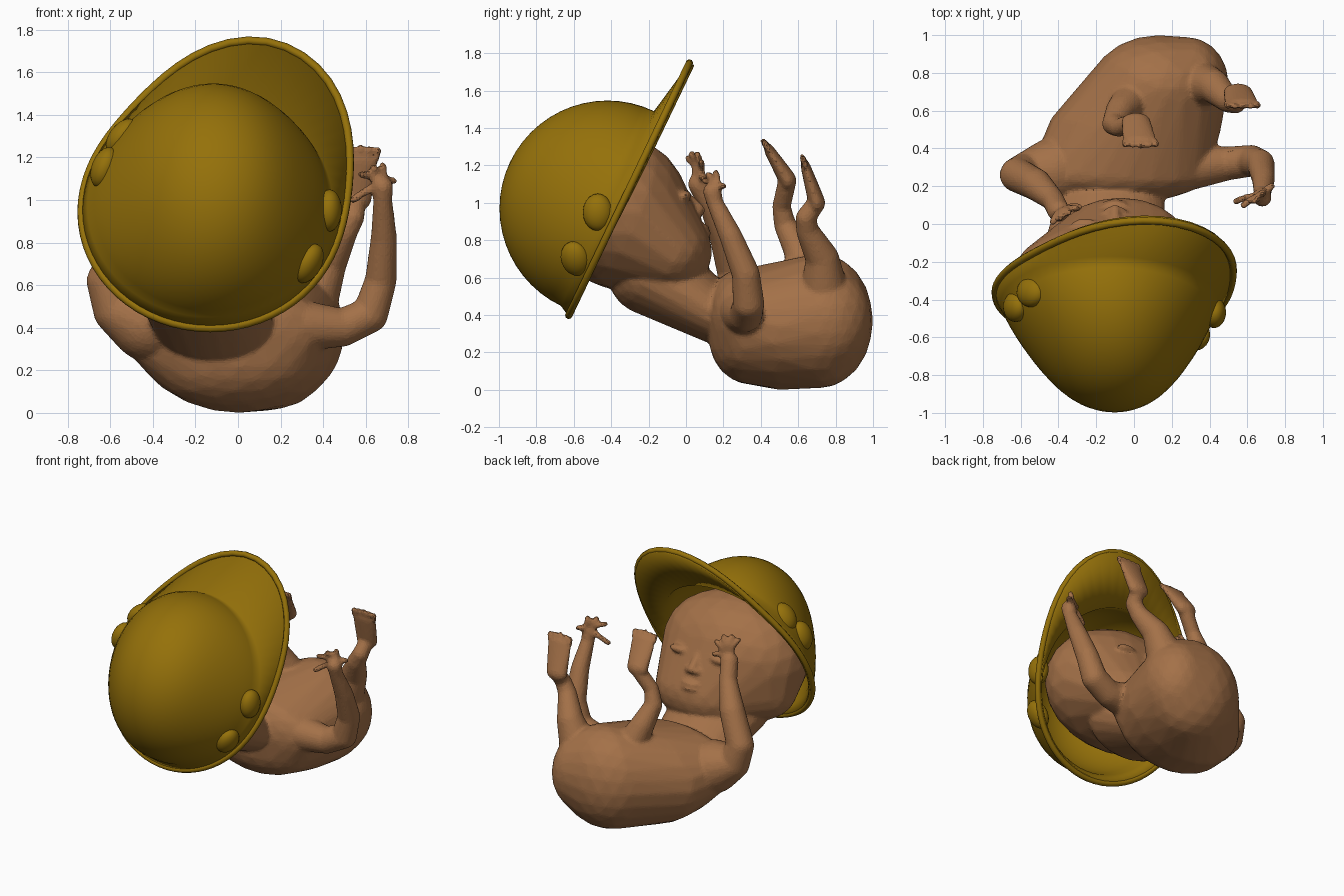
import bpy, bmesh, math
from mathutils import Vector, Matrix

if "Cube" in bpy.data.objects:
    bpy.data.objects.remove(bpy.data.objects["Cube"])

def material(name, col):
    m = bpy.data.materials.new(name)
    m.diffuse_color = (*col, 1)
    m.use_nodes = True
    m.node_tree.nodes["Principled BSDF"].inputs["Base Color"].default_value = m.diffuse_color
    return m

skin = material("skin", (0.37, 0.165, 0.065))
yellow = material("helmet_yellow", (0.3, 0.165, 0.003))

t = bmesh.new()
bmesh.ops.create_icosphere(t, subdivisions=3, radius=1)
UNIT = [v.co.copy() for v in t.verts]
t.free()

def ball(c, r, rot=None):
    """Points of an ellipsoid."""
    r = (r, r, r) if isinstance(r, (int, float)) else r
    rot = rot or Matrix.Identity(3)
    return [Vector(c) + rot @ Vector((p.x * r[0], p.y * r[1], p.z * r[2])) for p in UNIT]

def hull(bm, pts):
    """Add the convex hull of the points to bm."""
    h = bmesh.new()
    for p in pts:
        h.verts.new(p)
    bmesh.ops.convex_hull(h, input=h.verts[:])
    bmesh.ops.delete(h, geom=[v for v in h.verts if not v.link_faces], context='VERTS')
    bmesh.ops.recalc_face_normals(h, faces=h.faces[:])
    me = bpy.data.meshes.new("tmp")
    h.to_mesh(me)
    h.free()
    bm.from_mesh(me)
    bpy.data.meshes.remove(me)

def limb(bm, path):
    """Chain of tapered rounded segments, points are x, y, z, radius."""
    for a, b in zip(path, path[1:]):
        hull(bm, ball(a[:3], a[3]) + ball(b[:3], b[3]))

def finish(bm, name, mat):
    me = bpy.data.meshes.new(name)
    bm.to_mesh(me)
    bm.free()
    me.materials.append(mat)
    ob = bpy.data.objects.new(name, me)
    bpy.context.collection.objects.link(ob)
    return ob

body = bmesh.new()

# torso, widest at the shoulders
hull(body, ball((-0.08, 0.27, 0.39), (0.48, 0.16, 0.25))
     + ball((-0.04, 0.34, 0.29), (0.42, 0.22, 0.26))
     + ball((0, 0.5, 0.34), (0.46, 0.2, 0.34))
     + ball((0.28, 0.75, 0.38), (0.22, 0.24, 0.28))
     + ball((0.13, 0.72, 0.37), (0.36, 0.28, 0.36)))

# neck, skull, lower cheeks and back of the head
hull(body, ball((-0.16, -0.2, 0.63), (0.34, 0.22, 0.23))
     + ball((-0.12, 0.15, 0.41), (0.28, 0.16, 0.16)))
hull(body, ball((-0.15, -0.36, 0.95), (0.53, 0.38, 0.41))
     + ball((-0.07, -0.1, 0.74), (0.35, 0.24, 0.23))
     + ball((-0.27, -0.3, 0.77), (0.38, 0.25, 0.25)))

# face: nose, nostrils, lips, closed eyelids
hull(body, ball((-0.1, 0.0, 1.04), 0.025) + ball((-0.1, 0.075, 0.96), 0.03))
for s in (-1, 1):
    hull(body, ball((-0.1 + s * 0.035, 0.065, 0.95), 0.025))
    hull(body, ball((-0.1 + s * 0.16, -0.005, 1.04), (0.075, 0.035, 0.028)))
for z, y in ((0.87, 0.094), (0.838, 0.104)):
    hull(body, ball((-0.1, y, z), (0.07, 0.03, 0.016)))

# arms
limb(body, [(0.3, 0.3, 0.41, 0.12), (0.49, 0.32, 0.4, 0.09), (0.62, 0.335, 0.46, 0.085),
            (0.67, 0.32, 0.62, 0.075), (0.685, 0.24, 0.82, 0.062), (0.68, 0.155, 1.0, 0.045),
            (0.68, 0.14, 1.06, 0.05)])
limb(body, [(-0.42, 0.28, 0.42, 0.18), (-0.57, 0.27, 0.48, 0.11), (-0.62, 0.26, 0.62, 0.092),
            (-0.52, 0.21, 0.82, 0.085), (-0.43, 0.13, 0.99, 0.06), (-0.4, 0.07, 1.1, 0.06)])

# fingers, each bent once
def fingers(palm, tips, r):
    for tip in tips:
        p, q = Vector(palm), Vector(tip)
        m = p.lerp(q, 0.55) + Vector((0, 0.015, 0.012))
        limb(body, [(*p, r * 1.4), (*m, r), (*q, r)])

fingers((0.68, 0.14, 1.07), [(0.54, 0.12, 1.0), (0.58, 0.1, 1.12), (0.635, 0.12, 1.15),
                             (0.68, 0.16, 1.16), (0.73, 0.2, 1.09)], 0.02)
fingers((-0.39, 0.06, 1.13), [(-0.43, 0.01, 1.24), (-0.39, 0.03, 1.265), (-0.345, 0.06, 1.26),
                              (-0.3, 0.08, 1.22), (-0.29, 0.09, 1.13)], 0.02)

# legs
limb(body, [(0.34, 0.74, 0.52, 0.13), (0.42, 0.73, 0.7, 0.09), (0.5, 0.65, 0.85, 0.062),
            (0.54, 0.64, 0.92, 0.055), (0.55, 0.69, 0.99, 0.05)])
limb(body, [(0.0, 0.66, 0.58, 0.11), (-0.07, 0.6, 0.75, 0.08), (-0.11, 0.53, 0.88, 0.06),
            (-0.08, 0.51, 0.98, 0.05), (0.01, 0.54, 1.11, 0.05)])

# feet: flat soles with a row of toes
def foot(heel, ball_pos):
    h, b = Vector(heel), Vector(ball_pos)
    hull(body, ball(h, (0.078, 0.045, 0.055)) + ball(b, (0.092, 0.026, 0.035)))
    d = (b - h).normalized()
    for i in range(5):
        p = b + Vector(((i - 2) * 0.041, 0, 0)) + d * (0.025 - 0.006 * abs(i - 2))
        hull(body, ball(p, 0.018) + ball(p + d * 0.035, 0.018))

foot((0.55, 0.7, 1.0), (0.57, 0.64, 1.19))
foot((0.01, 0.545, 1.12), (0.03, 0.445, 1.28))

body_ob = finish(body, "baby_body", skin)
rm = body_ob.modifiers.new("fuse", 'REMESH')
rm.mode, rm.voxel_size = 'VOXEL', 0.012
sm = body_ob.modifiers.new("soften", 'SMOOTH')
sm.factor, sm.iterations = 0.5, 8
dc = body_ob.modifiers.new("facets", 'DECIMATE')
dc.ratio = 0.2

# helmet frame: centre, dome axis, visor direction
C = Vector((-0.13, -0.42, 0.97))
U, V = Vector((1, 0, 0)), Vector((0, 0.43, 0.9)).normalized()
A = Vector((0, -0.9, 0.43)).normalized()
N, R = 64, 0.577

def on_ring(k, r, h):
    a = 2 * math.pi * k / N
    f = max(h, 0) / R
    narrow = 1 - 0.36 * f + 0.2 * f ** 3      # dome narrows sideways toward the crown
    return C + (U * math.sin(a) * narrow + V * math.cos(a)) * r + A * h + U * 0.03 * f

def brim_radius(k):
    d = (360 * k / N - 21 + 180) % 360 - 180
    return 0.61 + 0.322 * math.exp(-(d / (31 if d > 0 else 28)) ** 2 / 2)

# helmet shell: dome rings, then the brim flaring into the visor
bm = bmesh.new()
top = bm.verts.new(on_ring(0, 0, R))
rings = []
for i in range(1, 15):
    th = math.radians(90 * i / 14)
    rings.append([bm.verts.new(on_ring(k, R * math.sin(th), R * math.cos(th))) for k in range(N)])
rings.append([bm.verts.new(on_ring(k, brim_radius(k), -0.06)) for k in range(N)])
for k in range(N):
    bm.faces.new((top, rings[0][k], rings[0][(k + 1) % N]))
    for a, b in zip(rings, rings[1:]):
        bm.faces.new((a[k], b[k], b[(k + 1) % N], a[(k + 1) % N]))
bmesh.ops.recalc_face_normals(bm, faces=bm.faces[:])
shell = finish(bm, "helmet_shell", yellow)
so = shell.modifiers.new("thickness", 'SOLIDIFY')
so.thickness, so.offset = 0.03, -1
for p in shell.data.polygons:
    p.use_smooth = True

# rolled edge around the brim
cu = bpy.data.curves.new("helmet_rim", 'CURVE')
cu.dimensions, cu.bevel_depth, cu.bevel_resolution = '3D', 0.02, 2
sp = cu.splines.new('POLY')
sp.points.add(N - 1)
for k in range(N):
    sp.points[k].co = (*on_ring(k, brim_radius(k) - 0.005, -0.06), 1)
sp.use_cyclic_u = True
cu.materials.append(yellow)
bpy.context.collection.objects.link(bpy.data.objects.new("helmet_rim", cu))

# pairs of rounded clips on both sides of the dome
bm = bmesh.new()
for x, y, z, r in ((0.41, -0.47, 0.95, 0.56), (0.3, -0.58, 0.72, 0.56),
                   (-0.55, -0.36, 1.3, 0.53), (-0.65, -0.44, 1.16, 0.53)):
    d = (Vector((x, y, z)) - C).normalized()
    hull(bm, ball(C + d * r, (0.08, 0.1, 0.06), d.to_track_quat('Z', 'Y').to_matrix()))
clips = finish(bm, "helmet_clips", yellow)
for p in clips.data.polygons:
    p.use_smooth = True
